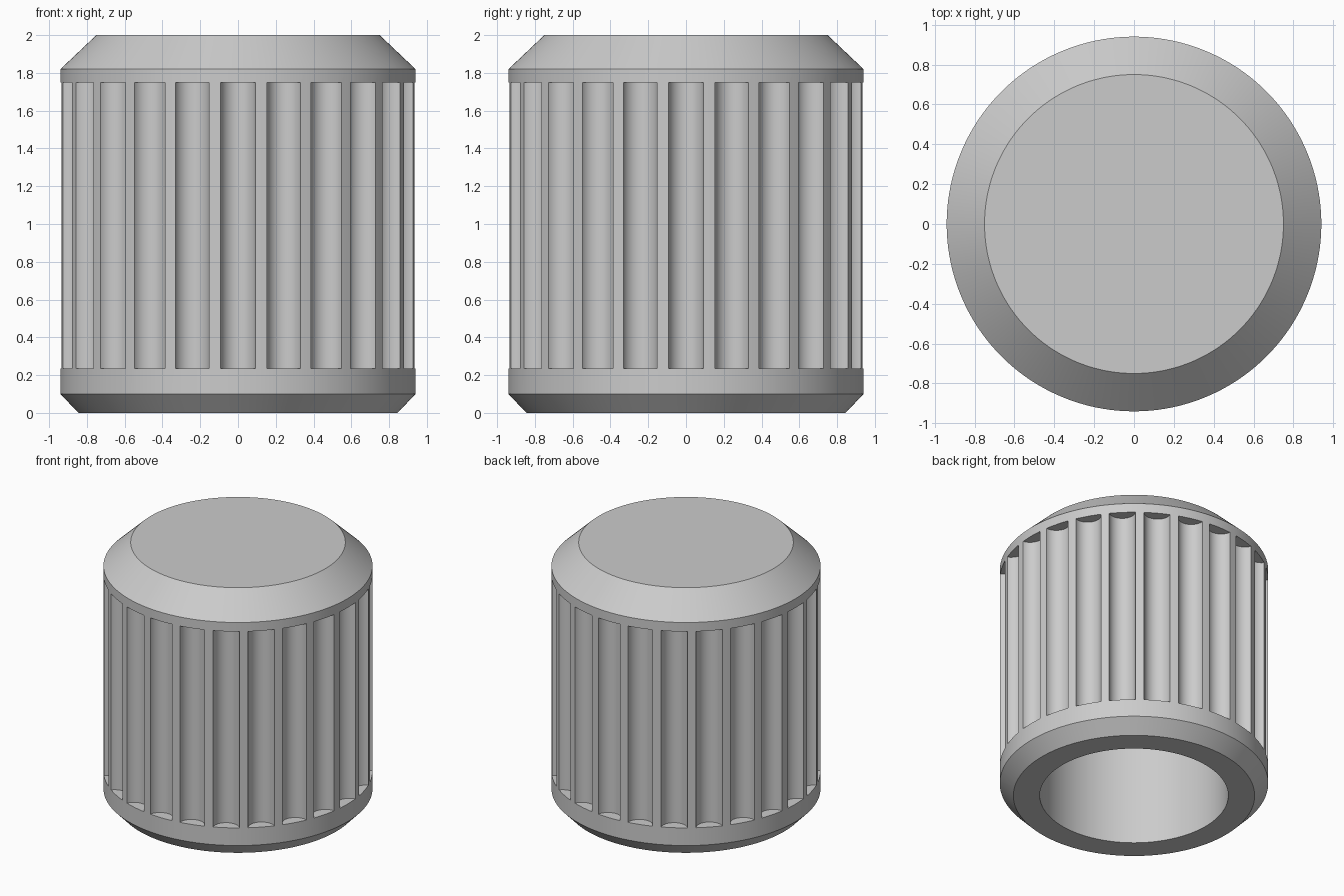
import bpy
import bmesh
from math import pi, radians
from mathutils import Matrix, Vector

if "Cube" in bpy.data.objects:
    bpy.data.objects.remove(bpy.data.objects["Cube"], do_unlink=True)

RADIUS = 0.94
SEGMENTS = 192
GROOVES = 24
GROOVE_RADIUS = 0.094
GROOVE_BOTTOM, GROOVE_TOP = 0.236, 1.75


def make_object(name, bm):
    bmesh.ops.recalc_face_normals(bm, faces=bm.faces)
    mesh = bpy.data.meshes.new(name)
    bm.to_mesh(mesh)
    bm.free()
    obj = bpy.data.objects.new(name, mesh)
    bpy.context.collection.objects.link(obj)
    return obj


# Plain grey finish
grey = bpy.data.materials.new("plain_grey")
grey.use_nodes = True
grey.diffuse_color = (0.6, 0.6, 0.6, 1)
grey.node_tree.nodes["Principled BSDF"].inputs["Base Color"].default_value = (0.6, 0.6, 0.6, 1)

# Knob body: chamfered outside and a blind bore, turned from one profile
profile = [(0, 2), (0.75, 2), (RADIUS, 1.82), (RADIUS, 0.1),
           (0.845, 0), (0.66, 0), (0.66, 1.6), (0, 1.6)]
bm = bmesh.new()
points = [bm.verts.new((r, 0, z)) for r, z in profile]
edges = [bm.edges.new(pair) for pair in zip(points, points[1:])]
bmesh.ops.spin(bm, geom=points + edges, cent=(0, 0, 0), axis=(0, 0, 1),
               angle=2 * pi, steps=SEGMENTS)
bmesh.ops.remove_doubles(bm, verts=bm.verts, dist=0.0001)
# Merge the triangle fans of the cap and the bore end into single faces
centres = [v for v in bm.verts if v.co.xy.length < 0.001]
bmesh.ops.dissolve_verts(bm, verts=centres)
knob = make_object("knurled_knob", bm)
knob.data.materials.append(grey)

# Grip grooves: a ring of upright rods
bm = bmesh.new()
height = GROOVE_TOP - GROOVE_BOTTOM
offset = Vector((0, -RADIUS - 0.01, GROOVE_BOTTOM + height / 2))
for i in range(GROOVES):
    place = Matrix.Rotation(2 * pi * i / GROOVES, 4, 'Z') @ Matrix.Translation(offset)
    bmesh.ops.create_cone(bm, cap_ends=True, segments=48, radius1=GROOVE_RADIUS,
                          radius2=GROOVE_RADIUS, depth=height, matrix=place)
cutter = make_object("groove_cutter", bm)
cutter.data.materials.append(grey)
cutter.hide_render = True

# Cut the grooves and discard the rods
bpy.ops.object.select_all(action='DESELECT')
bpy.context.view_layer.objects.active = knob
knob.select_set(True)
cut = knob.modifiers.new("grip_grooves", 'BOOLEAN')
cut.operation = 'DIFFERENCE'
cut.solver = 'EXACT'
cut.object = cutter
bpy.ops.object.modifier_apply(modifier=cut.name)
bpy.data.objects.remove(cutter, do_unlink=True)
bpy.ops.object.shade_smooth_by_angle(angle=radians(30))
